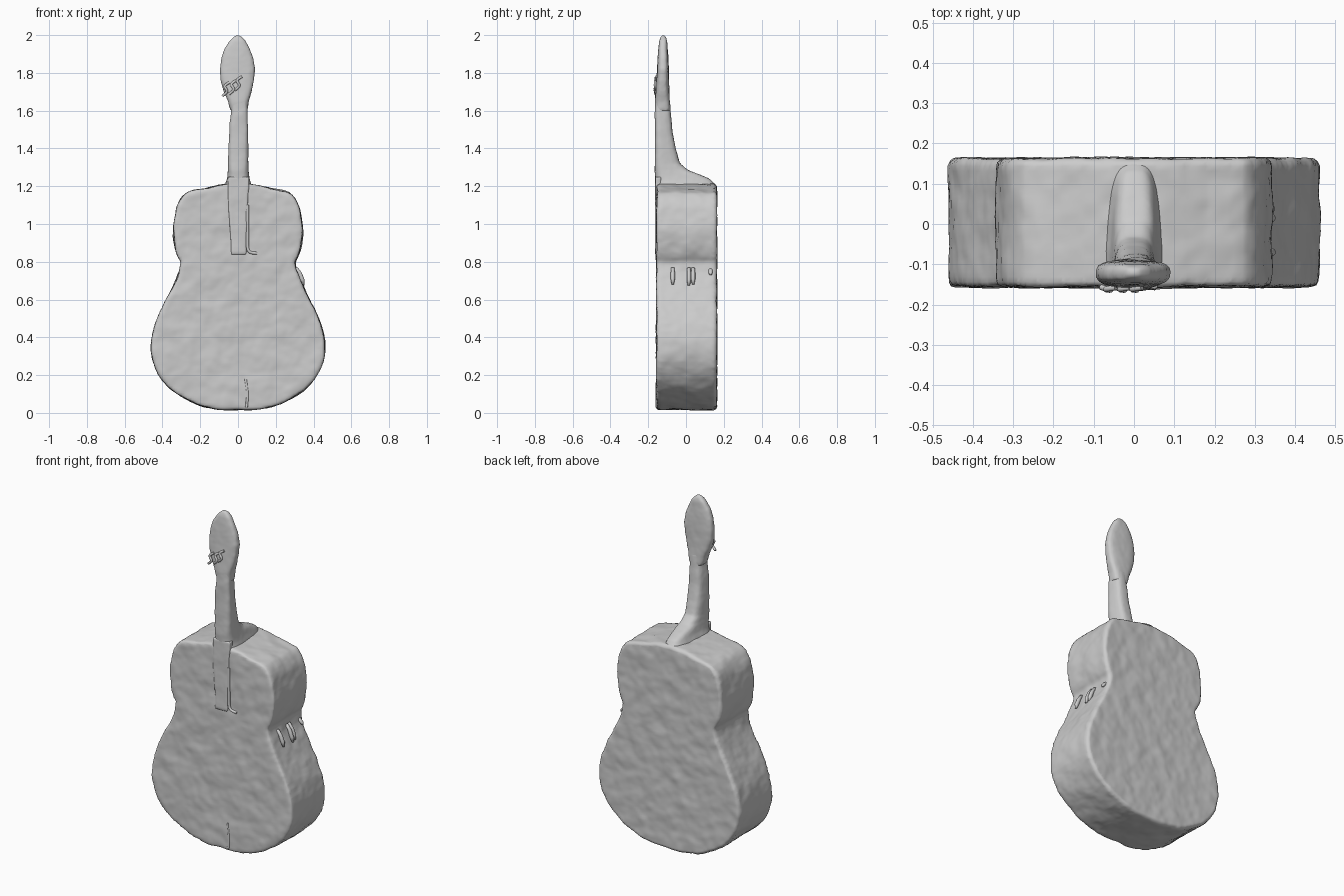
import bpy, bmesh, math
from mathutils import Vector

if "Cube" in bpy.data.objects:
    bpy.data.objects.remove(bpy.data.objects["Cube"])


def add_object(name, bm):
    bmesh.ops.recalc_face_normals(bm, faces=bm.faces[:])
    mesh = bpy.data.meshes.new(name)
    bm.to_mesh(mesh)
    bm.free()
    obj = bpy.data.objects.new(name, mesh)
    bpy.context.collection.objects.link(obj)
    for p in mesh.polygons:
        p.use_smooth = True
    return obj


lumps = bpy.data.textures.new("hand_carved_lumps", "CLOUDS")
lumps.noise_scale = 0.09
lumps.noise_depth = 2


def carve(obj, voxel, strength):
    """Even mesh with a slightly uneven, hand carved surface."""
    r = obj.modifiers.new("remesh", "REMESH")
    r.mode, r.voxel_size, r.use_smooth_shade = "VOXEL", voxel, True
    d = obj.modifiers.new("lumps", "DISPLACE")
    d.texture, d.strength, d.mid_level = lumps, strength, 0.5
    d.texture_coords = "LOCAL"


def smooth_line(pts, steps):
    """Catmull-Rom curve through the points."""
    p = [Vector(q) for q in [pts[0], *pts, pts[-1]]]
    out = []
    for a, b, c, d in zip(p, p[1:], p[2:], p[3:]):
        for i in range(steps):
            t = i / steps
            out.append(0.5 * (2 * b + (c - a) * t + (2 * a - 5 * b + 4 * c - d) * t * t
                              + (3 * b - a - 3 * c + d) * t ** 3))
    return out + [p[-1]]


def extrude_outline(name, outline, y0, y1):
    bm = bmesh.new()
    face = bm.faces.new([bm.verts.new((x, y0, z)) for x, z in outline])
    geo = bmesh.ops.extrude_face_region(bm, geom=[face])["geom"]
    bmesh.ops.translate(bm, vec=(0, y1 - y0, 0),
                        verts=[g for g in geo if isinstance(g, bmesh.types.BMVert)])
    return add_object(name, bm)


def loft(name, sections, sides=32, flat=0.55, taper=0.0):
    """Rounded sections (z, left, right, front, back) joined up the z axis."""
    bm = bmesh.new()
    rings = []
    for z, x0, x1, y0, y1 in sections:
        ring = []
        for i in range(sides):
            a = 2 * math.pi * i / sides
            c, s = math.cos(a), math.sin(a)
            u = math.copysign(abs(c) ** flat, c)
            v = math.copysign(abs(s) ** flat, s)
            u *= 1 - taper * (v + 1) / 2
            ring.append(bm.verts.new(((x0 + x1) / 2 + u * (x1 - x0) / 2,
                                      (y0 + y1) / 2 + v * (y1 - y0) / 2, z)))
        rings.append(ring)
    for lo, hi in zip(rings, rings[1:]):
        for i in range(sides):
            j = (i + 1) % sides
            bm.faces.new((lo[i], lo[j], hi[j], hi[i]))
    bm.faces.new(rings[0])
    bm.faces.new(rings[-1])
    return add_object(name, bm)


def strand(name, pts, radius):
    curve = bpy.data.curves.new(name, "CURVE")
    curve.dimensions = "3D"
    curve.bevel_depth, curve.bevel_resolution, curve.use_fill_caps = radius, 2, True
    sp = curve.splines.new("POLY")
    line = smooth_line(pts, 5)
    sp.points.add(len(line) - 1)
    for q, v in zip(sp.points, line):
        q.co = (*v, 1)
    obj = bpy.data.objects.new(name, curve)
    bpy.context.collection.objects.link(obj)
    return obj


# Body: half outline mirrored, with a kink at the waist
lower = [(0, .015), (.13, .022), (.24, .055), (.355, .125), (.43, .22), (.46, .33),
         (.448, .44), (.41, .54), (.355, .65), (.315, .74), (.302, .80)]
upper = [(.302, .80), (.325, .845), (.341, .93), (.341, 1.0), (.325, 1.08), (.298, 1.14),
         (.26, 1.17), (.17, 1.19), (.08, 1.21), (0, 1.215)]
half = [(v.x, v.y) for v in smooth_line(lower, 6) + smooth_line(upper, 6)[1:]]
outline = half + [(-x, z) for x, z in half[-2:0:-1]]
body = extrude_outline("body", outline, -.156, .163)
bevel = body.modifiers.new("soft_rims", "BEVEL")
bevel.width, bevel.segments = .022, 3
bevel.limit_method, bevel.angle_limit = "ANGLE", math.radians(60)
carve(body, .0125, .014)

# Neck and heel
neck = loft("neck_and_heel", [
    (1.17, -.09, .09, -.155, .158), (1.205, -.08, .08, -.16, .156),
    (1.235, -.066, .07, -.163, .13), (1.262, -.062, .066, -.164, .075),
    (1.285, -.06, .064, -.165, .01), (1.32, -.06, .062, -.165, -.032),
    (1.4, -.058, .06, -.165, -.055), (1.5, -.052, .06, -.165, -.073),
    (1.6, -.042, .056, -.165, -.082), (1.66, -.045, .054, -.163, -.085)],
    flat=.6, taper=.3)
carve(neck, .008, .006)

# Headstock
head = loft("headstock", [
    (1.6, -.04, .052, -.163, -.083), (1.65, -.053, .057, -.164, -.085),
    (1.7, -.076, .072, -.161, -.088), (1.76, -.093, .086, -.158, -.09),
    (1.82, -.096, .09, -.154, -.091), (1.88, -.088, .08, -.15, -.093),
    (1.93, -.07, .062, -.147, -.097), (1.97, -.044, .04, -.143, -.1),
    (1.99, -.025, .022, -.137, -.106), (2.0, -.01, .01, -.128, -.115)], flat=.65)
carve(head, .008, .006)

# Fingerboard end lying on the body
board = extrude_outline("fingerboard", [(-.055, 1.25), (-.05, 1.08), (-.035, .84),
                                        (.045, .84), (.05, 1.08), (.06, 1.25)], -.163, -.13)
carve(board, .008, .006)

# Bridge of the seam down the front and the low ridge under the fingerboard
strand("front_seam", [(.045, -.155, .03), (.05, -.154, .1), (.04, -.153, .18)], .007)
strand("fingerboard_ridge", [(.05, -.157, 1.1), (.05, -.157, .95), (.055, -.155, .86),
                             (.1, -.153, .845)], .008)

# String ends knotted on the headstock
for i, (x, z) in enumerate([(-.07, 1.69), (-.035, 1.7), (-.005, 1.72)]):
    strand(f"string_end_{i + 1}", [(x - .012, -.157, z - .012), (x + .012, -.164, z + .012),
                                   (x, -.162, z + .04), (x + .025, -.158, z + .06)], .007)

# Small drips hanging off the waist
for i, (y, length, reach) in enumerate([(-.07, .09, .352), (.015, .095, .352),
                                        (.038, .09, .35), (.13, .04, .335)]):
    top = .77
    loft(f"waist_drip_{i + 1}", [
        (top - length, reach - .012, reach, y - .006, y + .006),
        (top - length * .7, reach - .025, reach, y - .011, y + .011),
        (top - length * .3, reach - .038, reach - .015, y - .011, y + .011),
        (top, reach - .055, reach - .035, y - .008, y + .008)], sides=12, flat=1)
